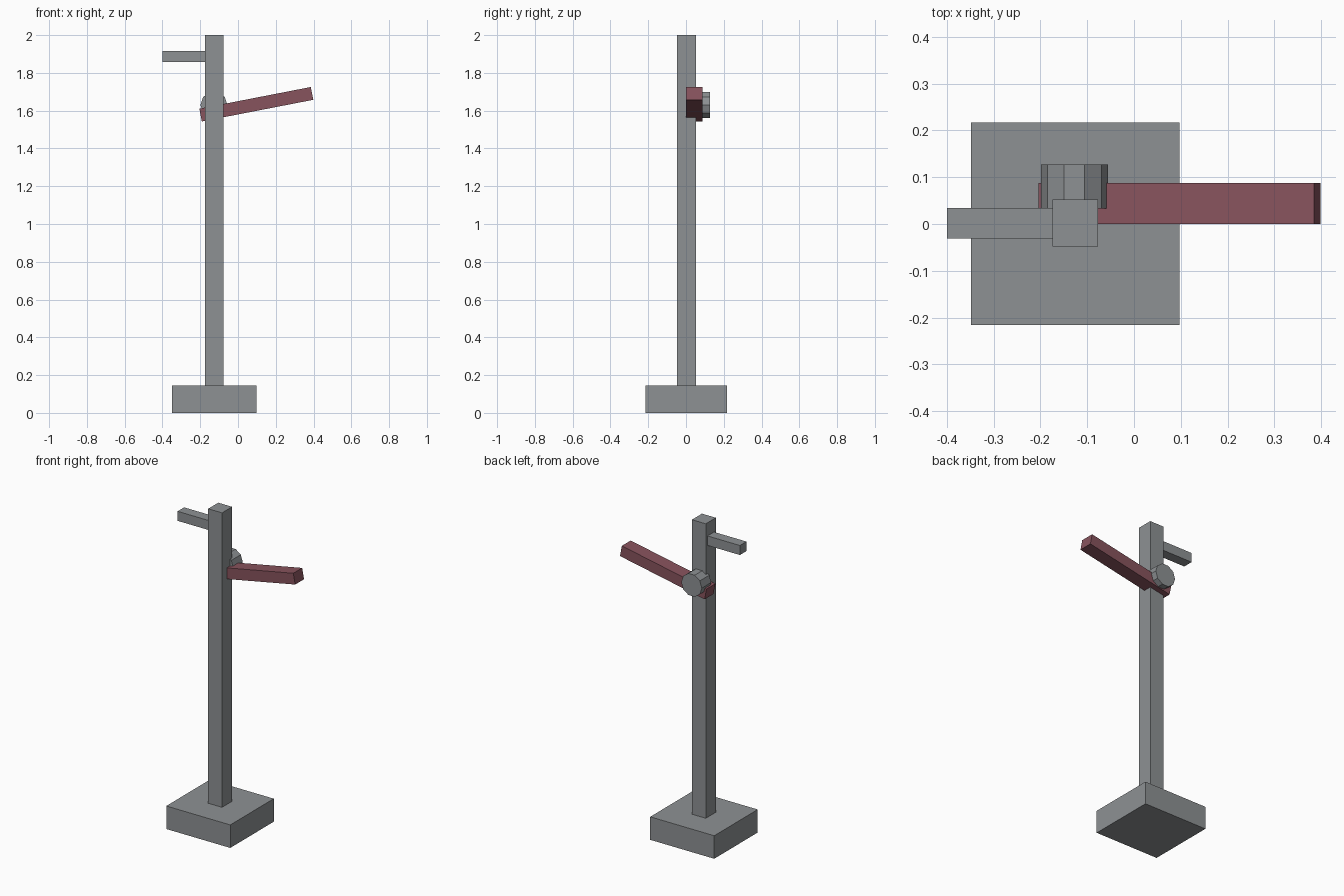
import bpy, math

if "Cube" in bpy.data.objects:
    bpy.data.objects.remove(bpy.data.objects["Cube"])


def material(name, color):
    m = bpy.data.materials.new(name)
    m.diffuse_color = (*color, 1.0)
    m.use_nodes = True
    m.node_tree.nodes["Principled BSDF"].inputs["Base Color"].default_value = m.diffuse_color
    return m


GREY = material("post grey", (0.27, 0.285, 0.295))
RED = material("dull red", (0.245, 0.087, 0.11))


def box(name, center, size, mat, tilt=0.0):
    """Box given by centre and size, tilted about the y axis."""
    bpy.ops.mesh.primitive_cube_add(size=1, location=center)
    ob = bpy.context.object
    ob.name = name
    ob.scale = size
    bpy.ops.object.transform_apply(location=False, rotation=False, scale=True)
    ob.rotation_euler.y = tilt
    ob.data.materials.append(mat)
    return ob


# Foot slab and upright post
box("base", (-0.126, 0.001, 0.0725), (0.446, 0.433, 0.145), GREY)
box("post", (-0.126, 0.002, 1.07), (0.097, 0.10, 1.86), GREY)

# Short fixed bracket near the top
box("top_bracket", (-0.275, 0.002, 1.887), (0.25, 0.065, 0.06), GREY)

# Red signal arm, raised at its free end
box("signal_arm", (0.097, 0.044, 1.634), (0.601, 0.088, 0.069), RED, -math.radians(11))

# Ten-sided pivot hub behind the arm, with a corner pointing along x
bpy.ops.mesh.primitive_cylinder_add(vertices=10, radius=0.0715, depth=0.094,
                                    location=(-0.1275, 0.08, 1.63),
                                    rotation=(math.pi / 2, math.radians(18), 0))
hub = bpy.context.object
hub.name = "pivot_hub"
# Blender starts the ring at +y, so set the roll about the local axis explicitly
hub.rotation_euler = (math.pi / 2, 0, 0)
for v in hub.data.vertices:
    x, y = v.co.x, v.co.y
    v.co.x, v.co.y = y, -x
hub.data.materials.append(GREY)
